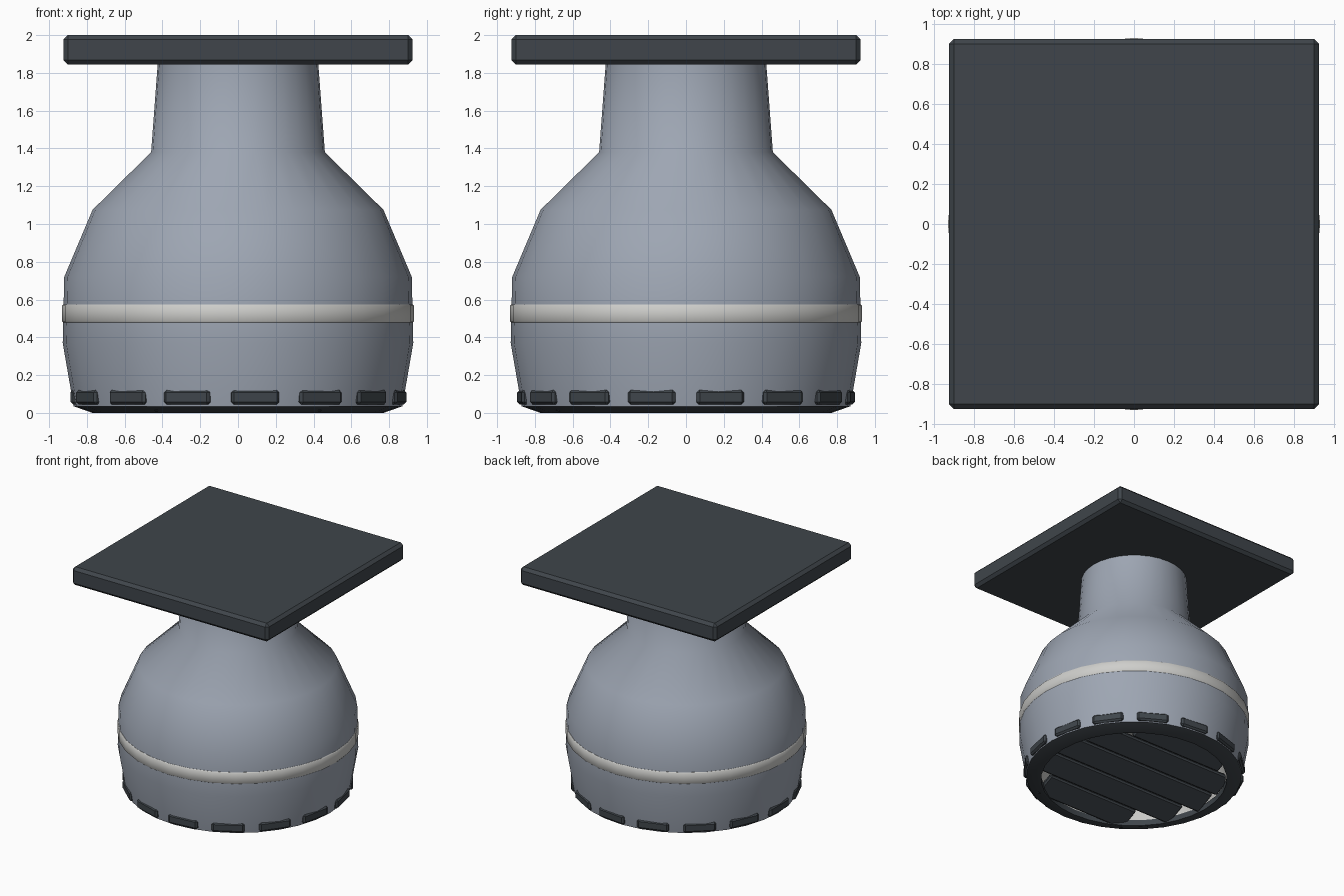
import bpy, math

if "Cube" in bpy.data.objects:
    bpy.data.objects.remove(bpy.data.objects["Cube"])

SEG = 32


def material(name, rgb):
    m = bpy.data.materials.new(name)
    m.diffuse_color = (*rgb, 1)
    m.use_nodes = True
    m.node_tree.nodes["Principled BSDF"].inputs["Base Color"].default_value = m.diffuse_color
    return m


BODY = material("blue_grey", (0.34, 0.38, 0.45))
DARK = material("charcoal", (0.050, 0.060, 0.070))
LIGHT = material("off_white", (0.62, 0.62, 0.60))


def smooth(ob, angle):
    bpy.ops.object.select_all(action='DESELECT')
    ob.select_set(True)
    bpy.context.view_layer.objects.active = ob
    bpy.ops.object.shade_smooth_by_angle(angle=math.radians(angle))


def lathe(name, profile, mat, closed=False):
    """Turn an (r, z) profile around the z axis; r = 0 makes a single pole."""
    verts, rings = [], []
    for r, z in profile:
        n = 1 if r == 0 else SEG
        rings.append([len(verts) + i % n for i in range(SEG)])
        for i in range(n):
            a = math.tau * i / SEG
            verts.append((r * math.cos(a), r * math.sin(a), z))
    pairs = list(zip(rings, rings[1:]))
    if closed:
        pairs.append((rings[-1], rings[0]))
    faces = []
    for lo, hi in pairs:
        for i in range(SEG):
            j = (i + 1) % SEG
            f = dict.fromkeys((lo[i], lo[j], hi[j], hi[i]))
            faces.append(list(f))
    me = bpy.data.meshes.new(name)
    me.from_pydata(verts, [], faces)
    me.materials.append(mat)
    ob = bpy.data.objects.new(name, me)
    bpy.context.collection.objects.link(ob)
    smooth(ob, 42)
    return ob


def box(name, size, loc, mat, rot=(0, 0, 0), bevel=0.02):
    bpy.ops.mesh.primitive_cube_add(size=1, location=loc, rotation=rot)
    ob = bpy.context.object
    ob.name = name
    ob.scale = size
    bpy.ops.object.transform_apply(location=False, rotation=False, scale=True)
    ob.data.materials.append(mat)
    mod = ob.modifiers.new("bevel", 'BEVEL')
    mod.width = bevel
    mod.segments = 1
    return ob


# Ceiling plate
box("mounting_plate", (1.85, 1.85, 0.155), (0, 0, 1.9225), DARK, bevel=0.024)

# Bell-shaped housing with a straight neck
lathe("housing", [(0.87, 0.035), (0.928, 0.37), (0.92, 0.72), (0.77, 1.075),
                  (0.46, 1.38), (0.425, 1.85)], BODY)

# Pale trim band
lathe("trim_band", [(0.90, 0.478), (0.925, 0.478), (0.931, 0.485), (0.931, 0.568),
                    (0.925, 0.575), (0.90, 0.575)], LIGHT, closed=True)

# Dark rim around the opening
lathe("bottom_rim", [(0.75, 0.0), (0.77, 0.0), (0.87, 0.035), (0.86, 0.05),
                     (0.75, 0.05)], DARK, closed=True)

# Pale cup inside the opening
lathe("inner_cup", [(0.0, 0.26), (0.70, 0.26), (0.76, 0.045)], LIGHT)

# Tilted louvre slats across the opening
for i in range(-2, 3):
    y = 0.3 * i
    half = math.sqrt(0.75 ** 2 - y ** 2)
    box("louvre_slat", (2 * half, 0.2, 0.04), (0, y, 0.062), DARK,
        rot=(math.radians(25), 0, 0), bevel=0.012)

# Grip blocks around the lower edge
for i in range(15):
    a = math.tau * (i + 0.5) / 15
    r = 0.852
    box("grip_block", (0.07, 0.255, 0.078), (r * math.cos(a), r * math.sin(a), 0.083),
        DARK, rot=(0, 0, a), bevel=0.014)
